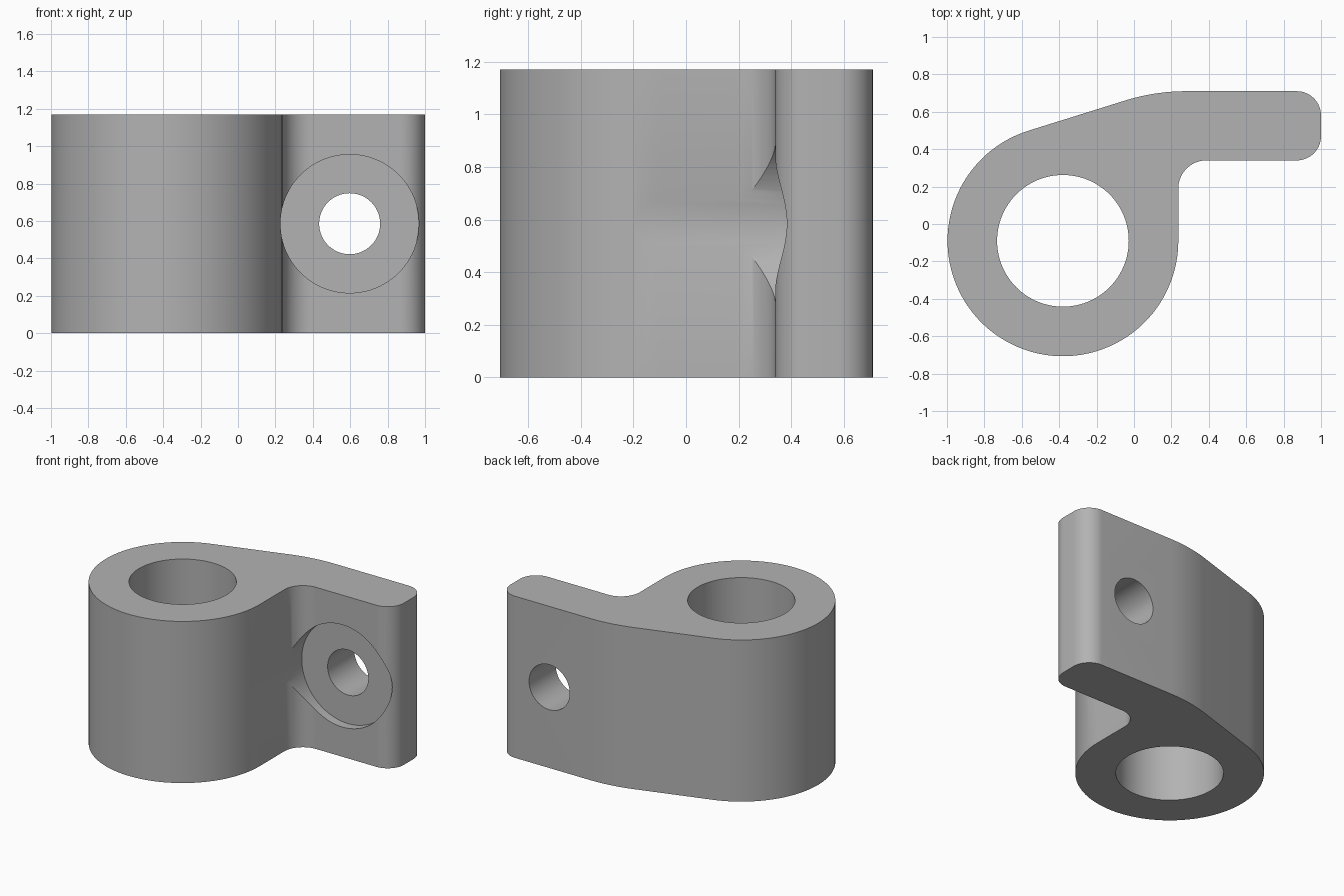
import bpy
import bmesh
from math import cos, sin, radians, pi
from mathutils import Matrix

cube = bpy.data.objects.get("Cube")
if cube:
    bpy.data.objects.remove(cube, do_unlink=True)

HEIGHT = 1.17
BORE = (-0.38, -0.09)
HOLE = (0.597, 0.585)

grey = bpy.data.materials.new("plain grey")
grey.use_nodes = True
colour = (0.45, 0.45, 0.45, 1)
grey.diffuse_color = colour
grey.node_tree.nodes["Principled BSDF"].inputs["Base Color"].default_value = colour


def arc(cx, cy, r, start, end, steps):
    """Points along an arc, angles in degrees."""
    angles = [radians(start + (end - start) * i / steps) for i in range(steps + 1)]
    return [(cx + r * cos(a), cy + r * sin(a)) for a in angles]


def add_object(name, bm):
    mesh = bpy.data.meshes.new(name)
    bmesh.ops.recalc_face_normals(bm, faces=bm.faces)
    bm.to_mesh(mesh)
    bm.free()
    obj = bpy.data.objects.new(name, mesh)
    bpy.context.collection.objects.link(obj)
    mesh.materials.append(grey)
    return obj


def cylinder(name, radius, depth, matrix):
    bm = bmesh.new()
    bmesh.ops.create_cone(bm, cap_ends=True, segments=96, radius1=radius,
                          radius2=radius, depth=depth, matrix=matrix)
    return add_object(name, bm)


def cut(target, cutter):
    mod = target.modifiers.new(cutter.name, "BOOLEAN")
    mod.operation = "DIFFERENCE"
    mod.solver = "EXACT"
    mod.object = cutter
    bpy.context.view_layer.objects.active = target
    bpy.ops.object.modifier_apply(modifier=mod.name)
    bpy.data.objects.remove(cutter, do_unlink=True)


# Bracket outline: round hub, inner fillet, rounded arm end, sloping back
outline = (arc(*BORE, 0.617, 107, 360, 72)
           + arc(0.387, 0.19, 0.15, 180, 90, 20)
           + arc(0.87, 0.47, 0.13, -90, 0, 16)
           + arc(0.87, 0.58, 0.13, 0, 90, 16)
           + arc(0.28, -0.39, 1.1, 90, 107, 14))
bm = bmesh.new()
base = bm.faces.new([bm.verts.new((x, y, 0)) for x, y in outline])
top = bmesh.ops.extrude_face_region(bm, geom=[base])["geom"]
bmesh.ops.translate(bm, vec=(0, 0, HEIGHT),
                    verts=[v for v in top if isinstance(v, bmesh.types.BMVert)])
bracket = add_object("hub_and_arm_bracket", bm)

# Vertical bore through the hub
cut(bracket, cylinder("hub_bore", 0.352, 3, Matrix.Translation((*BORE, 0.5))))

# Round seat sunk into the arm, then the bolt hole through it
turn = Matrix.Rotation(pi / 2, 4, "X")
x, z = HOLE
cut(bracket, cylinder("bolt_seat", 0.37, 1, Matrix.Translation((x, -0.095, z)) @ turn))
cut(bracket, cylinder("bolt_hole", 0.163, 3, Matrix.Translation((x, 0.5, z)) @ turn))

bpy.ops.object.select_all(action="DESELECT")
bracket.select_set(True)
bpy.context.view_layer.objects.active = bracket
bpy.ops.object.shade_smooth_by_angle(angle=radians(30))
